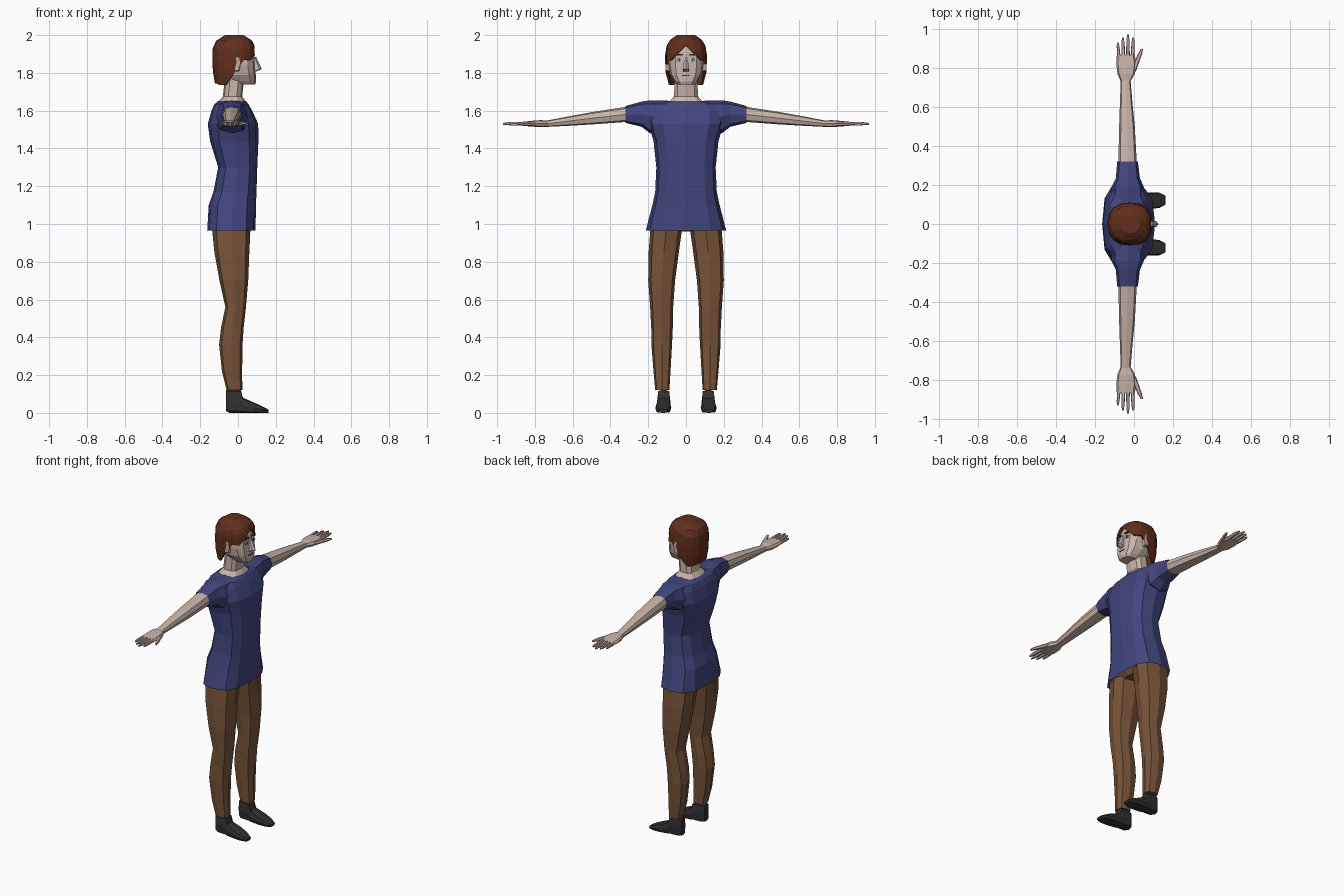
import bpy, bmesh
from math import cos, sin, pi, copysign


def material(name, *rgb):
    m = bpy.data.materials.new(name)
    m.diffuse_color = (*rgb, 1)
    return m


SKIN = material("skin", 0.58, 0.45, 0.39)
BLUE = material("blue_cloth", 0.055, 0.06, 0.21)
BROWN = material("brown_cloth", 0.19, 0.09, 0.042)
HAIR = material("red_brown", 0.12, 0.028, 0.012)
DARK = material("dark_leather", 0.03, 0.03, 0.032)
WHITE = material("eye_white", 0.7, 0.7, 0.68)
IRIS = material("iris", 0.02, 0.06, 0.05)


def finish(name, bm, mat, mirror=False):
    bmesh.ops.recalc_face_normals(bm, faces=bm.faces)
    me = bpy.data.meshes.new(name)
    bm.to_mesh(me)
    bm.free()
    me.materials.append(mat)
    ob = bpy.data.objects.new(name, me)
    bpy.context.collection.objects.link(ob)
    if mirror:
        md = ob.modifiers.new("mirror", "MIRROR")
        md.use_axis = (False, True, False)
        md.use_mirror_merge = False
    return ob


def skin_rings(bm, rings, start=True, end=True):
    n = len(rings[0])
    vs = [[bm.verts.new(p) for p in r] for r in rings]
    for a, b in zip(vs, vs[1:]):
        for i in range(n):
            j = (i + 1) % n
            bm.faces.new((a[i], a[j], b[j], b[i]))
    if start:
        bm.faces.new(vs[0][::-1])
    if end:
        bm.faces.new(vs[-1])


def loft(name, axis, rings, mat, n=8, p=0.7, mirror=False, start=True, end=True):
    """Each ring: position on axis, then min/max on the two other axes."""
    out = []
    for pos, a0, a1, b0, b1 in rings:
        ring = []
        for i in range(n):
            t = 2 * pi * i / n
            c, s = (copysign(abs(v) ** p, v) if abs(v) > 1e-6 else 0 for v in (cos(t), sin(t)))
            q = [(a0 + a1) / 2 + c * (a1 - a0) / 2, (b0 + b1) / 2 + s * (b1 - b0) / 2]
            q.insert(axis, pos)
            ring.append(q)
        out.append(ring)
    bm = bmesh.new()
    skin_rings(bm, out, start, end)
    return finish(name, bm, mat, mirror)


def box(name, loc, size, mat, mirror=False):
    bm = bmesh.new()
    bmesh.ops.create_cube(bm, size=1)
    bmesh.ops.scale(bm, vec=size, verts=bm.verts)
    bmesh.ops.translate(bm, vec=loc, verts=bm.verts)
    return finish(name, bm, mat, mirror)


X, Y, Z = 0, 1, 2

# Shirt body, open at hem and collar
loft("shirt_body", Z, [(z, x0, x1, -w, w) for z, x0, x1, w in (
    (0.965, -0.163, 0.093, 0.213), (1.10, -0.155, 0.095, 0.178), (1.17, -0.13, 0.098, 0.163),
    (1.30, -0.105, 0.102, 0.157), (1.44, -0.148, 0.108, 0.172), (1.53, -0.16, 0.107, 0.2),
    (1.60, -0.14, 0.075, 0.205), (1.635, -0.125, 0.055, 0.18), (1.65, -0.105, 0.042, 0.095))],
    BLUE, 12, start=False, end=False)

# Sleeves
loft("sleeve", Y, [(0.08, -0.11, 0.05, 1.5, 1.652), (0.19, -0.115, 0.05, 1.48, 1.655),
                   (0.235, -0.093, 0.03, 1.515, 1.648), (0.32, -0.086, 0.02, 1.535, 1.625)],
     BLUE, 8, mirror=True, end=False)

# Arms and palms
loft("arm", Y, [(0.2, -0.08, 0.012, 1.54, 1.62), (0.32, -0.08, 0.014, 1.54, 1.62),
                (0.50, -0.076, 0.004, 1.527, 1.592), (0.62, -0.072, -0.008, 1.52, 1.57),
                (0.74, -0.068, -0.018, 1.514, 1.547)], SKIN, 8, mirror=True)
loft("palm", Y, [(0.73, -0.068, -0.018, 1.515, 1.547), (0.77, -0.085, 0.005, 1.513, 1.55),
                 (0.82, -0.091, 0.012, 1.516, 1.546), (0.865, -0.088, 0.004, 1.52, 1.541)],
     SKIN, 8, 0.6, mirror=True)

# Fingers and thumb: root x, tip x, root y, tip y, half width
for i, (xa, xb, ya, yb, w) in enumerate(((-0.077, -0.083, 0.85, 0.93, 0.009), (-0.054, -0.057, 0.85, 0.955, 0.01),
                                         (-0.031, -0.031, 0.85, 0.97, 0.01), (-0.008, -0.004, 0.85, 0.955, 0.01),
                                         (-0.005, 0.04, 0.78, 0.895, 0.014))):
    ym, xm = ya + (yb - ya) * 0.75, xa + (xb - xa) * 0.75
    loft("thumb" if i == 4 else f"finger_{i + 1}", Y,
         [(ya, xa - w, xa + w, 1.52, 1.542), (ym, xm - w * 0.8, xm + w * 0.8, 1.522, 1.54),
          (yb, xb - w * 0.4, xb + w * 0.4, 1.525, 1.535)], SKIN, 6, mirror=True)

# Trousers
loft("trouser_leg", Z, [(0.12, -0.06, 0.023, 0.088, 0.163), (0.22, -0.085, 0.022, 0.082, 0.172),
                        (0.36, -0.1, 0.024, 0.074, 0.183), (0.45, -0.09, 0.03, 0.07, 0.184),
                        (0.56, -0.067, 0.042, 0.068, 0.19), (0.70, -0.098, 0.054, 0.058, 0.2),
                        (0.85, -0.125, 0.06, 0.038, 0.198), (0.98, -0.138, 0.066, 0.02, 0.188)],
     BROWN, 8, mirror=True)
loft("trouser_seat", Z, [(0.96, -0.11, 0.045, -0.12, 0.12), (0.99, -0.13, 0.065, -0.165, 0.165),
                         (1.06, -0.12, 0.065, -0.15, 0.15)], BROWN, 10)

# Shoes
loft("shoe", X, [(-0.064, 0.098, 0.14, 0.01, 0.12), (-0.045, 0.086, 0.15, 0.0, 0.125),
                 (0.015, 0.083, 0.153, 0.0, 0.122), (0.026, 0.082, 0.155, 0.0, 0.08),
                 (0.085, 0.078, 0.162, 0.0, 0.055), (0.13, 0.082, 0.16, 0.0, 0.034),
                 (0.162, 0.1, 0.145, 0.0, 0.018)], DARK, 8, 0.5, mirror=True)

# Neck and head
loft("neck", Z, [(1.615, -0.11, 0.062, -0.11, 0.11), (1.648, -0.103, 0.04, -0.093, 0.093),
                 (1.675, -0.08, 0.022, -0.066, 0.066), (1.77, -0.07, 0.032, -0.062, 0.062)], SKIN, 10)
loft("head", Z, [(z, x0, x1, -w, w) for z, x0, x1, w in (
    (1.738, -0.03, 0.09, 0.045), (1.755, -0.045, 0.096, 0.062), (1.79, -0.08, 0.094, 0.085),
    (1.84, -0.1, 0.09, 0.094), (1.91, -0.11, 0.085, 0.094), (1.955, -0.1, 0.07, 0.08),
    (1.985, -0.06, 0.03, 0.04))], SKIN, 12, 0.75)
loft("nose", Z, [(1.808, 0.07, 0.1, -0.016, 0.016), (1.82, 0.06, 0.126, -0.018, 0.018),
                 (1.885, 0.06, 0.096, -0.009, 0.009)], SKIN, 6)
loft("ear", Y, [(0.085, -0.015, 0.012, 1.805, 1.87), (0.108, -0.022, 0.012, 1.81, 1.885)],
     SKIN, 6, mirror=True)

# Facial details
box("eye", (0.083, 0.034, 1.868), (0.01, 0.026, 0.015), WHITE, True)
box("iris", (0.084, 0.034, 1.868), (0.011, 0.012, 0.015), IRIS, True)
box("eyebrow", (0.084, 0.034, 1.897), (0.01, 0.036, 0.008), HAIR, True)
box("mouth", (0.091, 0, 1.787), (0.008, 0.04, 0.005), HAIR)

# Hair shell: columns around the head, each with its own rim height
RIM = [1.945, 1.90, 1.865, 1.87, 1.80, 1.735, 1.735, 1.745, 1.745]
PROFILE = [(1.73, 0.86), (1.80, 0.97), (1.87, 1.0), (1.93, 0.98), (1.97, 0.83), (2.0, 0.42)]


def hair_scale(z):
    for (z0, s0), (z1, s1) in zip(PROFILE, PROFILE[1:]):
        if z <= z1 + 1e-6:
            return s0 + (s1 - s0) * (z - z0) / (z1 - z0)
    return PROFILE[-1][1]


rings = []
for k in (0, 0.25, 0.5, 0.72, 0.88, 1):
    ring = []
    for i in range(16):
        t, rim = 2 * pi * i / 16, RIM[min(i, 16 - i)]
        z = rim + (2.0 - rim) * k
        s = hair_scale(z)
        c, d = (copysign(abs(v) ** 0.85, v) for v in (cos(t), sin(t)))
        ring.append((-0.02 + 0.116 * s * c, 0.111 * s * d, z))
    rings.append(ring)
bm = bmesh.new()
skin_rings(bm, rings, start=False)
hair = finish("hair", bm, HAIR)
thick = hair.modifiers.new("thickness", "SOLIDIFY")
thick.thickness = 0.012
thick.offset = -1
